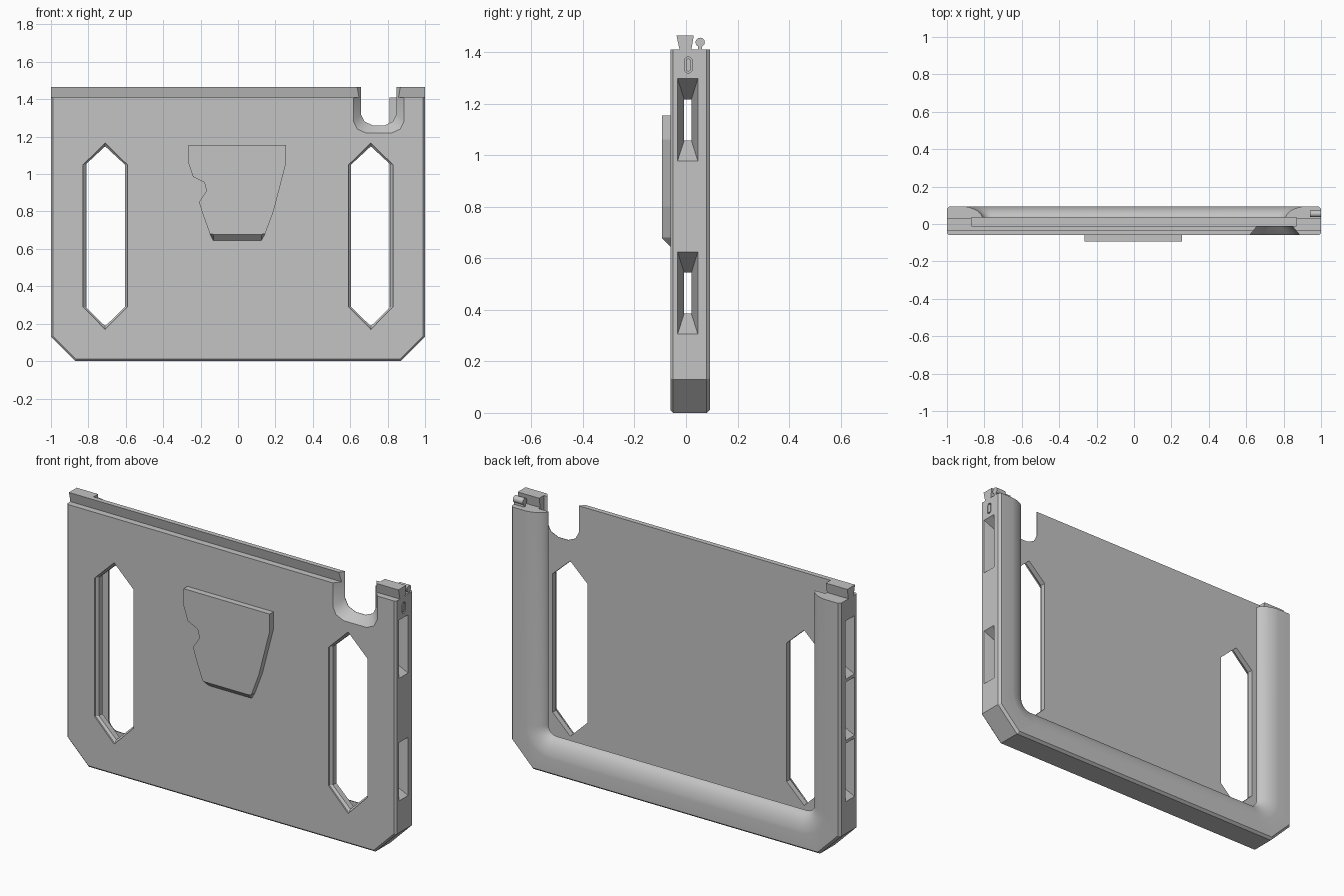
import bpy, bmesh, math

cube = bpy.data.objects.get("Cube")
if cube:
    bpy.data.objects.remove(cube, do_unlink=True)

grey = bpy.data.materials.new("plain grey")
grey.use_nodes = True
grey.diffuse_color = (0.55, 0.55, 0.55, 1)
grey.node_tree.nodes["Principled BSDF"].inputs["Base Color"].default_value = (0.55, 0.55, 0.55, 1)


def loft(name, rings):
    """Closed solid skinned through rings of equal point count."""
    bm = bmesh.new()
    loops = [[bm.verts.new(p) for p in ring] for ring in rings]
    n = len(loops[0])
    for a, b in zip(loops, loops[1:]):
        for i in range(n):
            j = (i + 1) % n
            bm.faces.new((a[i], a[j], b[j], b[i]))
    bm.faces.new(loops[0])
    bm.faces.new(loops[-1])
    bmesh.ops.recalc_face_normals(bm, faces=bm.faces)
    mesh = bpy.data.meshes.new(name)
    bm.to_mesh(mesh)
    bm.free()
    mesh.materials.append(grey)
    ob = bpy.data.objects.new(name, mesh)
    bpy.context.collection.objects.link(ob)
    return ob


def at_y(points, y):
    return [(x, y, z) for x, z in points]


def at_x(points, x):
    return [(x, y, z) for y, z in points]


def rect(u0, u1, v0, v1):
    return [(u0, v0), (u1, v0), (u1, v1), (u0, v1)]


def mirrored(half):
    """Complete an outline symmetric about x = 0."""
    return half + [(-x, z) for x, z in reversed(half)]


def select_only(ob):
    bpy.ops.object.select_all(action='DESELECT')
    ob.select_set(True)
    bpy.context.view_layer.objects.active = ob


def cut(ob, cutters):
    select_only(ob)
    for c in cutters:
        c.hide_render = True
        mod = ob.modifiers.new("cut", 'BOOLEAN')
        mod.operation = 'DIFFERENCE'
        mod.solver = 'EXACT'
        mod.object = c
        bpy.ops.object.modifier_apply(modifier=mod.name)


def smooth(ob):
    select_only(ob)
    bpy.ops.object.shade_smooth_by_angle(angle=math.radians(30))


TOP = 1.41


# Case body with chamfered lower corners and bevelled outer edges
def outline(i):
    k = 0.414 * i
    return mirrored([(1 - i, TOP), (1 - i, 0.13 + k), (0.87 - k, i)])


body = loft("case_body", [at_y(outline(i), y) for i, y in
                          ((0.01, -0.06), (0, -0.05), (0, 0.08), (0.012, 0.094))])

# Dovetail rail along the top
rail = loft("top_rail", [at_x([(-0.025, TOP), (0.021, TOP), (0.03, 1.465), (-0.037, 1.465)], x)
                         for x in (-1, 1)])

# Slot for the tablet, open at the top
slot = loft("slot_cutter", [at_y(rect(-0.87, 0.87, 0.13, 1.7), y) for y in (-0.01, 0.035)])


# Rear opening, flaring outwards so that the rim is rounded
def opening(w):
    r = w - 0.76
    arc = [(0.76 + r * math.cos(a), 0.24 - r * math.sin(a))
           for a in [math.pi / 2 * k / 6 for k in range(7)]]
    return mirrored([(w, 1.7)] + arc)


rings = [at_y(opening(0.81), 0.02)]
for k in range(10):
    t = math.radians(80 - 8 * k)
    rings.append(at_y(opening(0.93 - 0.122 * math.sin(t)), 0.025 + 0.07 * math.cos(t)))
rings.append(at_y(opening(0.94), 0.12))
rear = loft("rear_opening_cutter", rings)


# Notch in the top edge, funnelled towards the front
def notch_outline(w, zb):
    half = [(w, 1.7), (w, zb + 0.06), (w - 0.02, zb + 0.02), (w - 0.065, zb)]
    return [(x + 0.7525, z) for x, z in mirrored(half)]


notch = loft("notch_cutter", [at_y(notch_outline(w, z), y) for w, z, y in
                              ((0.143, 1.212, -0.07), (0.095, 1.26, -0.012), (0.095, 1.26, 0.01))])


# Tall hexagonal grip holes
def grip(s, d):
    w, lo, hi = 0.118 - d, 0.17 + d * 1.4, 1.165 - d * 1.4
    return [(s * 0.71 + x, z) for x, z in
            mirrored([(0, hi), (w, 1.05), (w, 0.29), (0, lo)][1:3])[:2] + [(0, lo)]
            + [(-w, 0.29), (-w, 1.05), (0, hi)]]


grips = [loft("grip_cutter", [at_y(grip(s, d), y) for d, y in
                              ((0, -0.08), (0, -0.052), (0.012, -0.04), (0.012, 0.0))])
         for s in (-1, 1)]

# Funnel-shaped side vents; the right-hand wall has one more in the middle
vents = []
for s, centres in ((1, (0.465, 1.137)), (-1, (0.465, 0.801, 1.137))):
    for c in centres:
        vents.append(loft("vent_cutter", [
            at_x(rect(-0.034, 0.047, c - 0.163, c + 0.163), s * 1.005),
            at_x(rect(-0.007, 0.021, c - 0.08, c + 0.08), s * 0.88),
            at_x(rect(-0.007, 0.021, c - 0.08, c + 0.08), s * 0.85)]))


# Shallow oblong groove near the top of the left wall
def oblong(r):
    return [(0.009 + r * math.cos(a), 1.35 + r * math.sin(a) + (0.016 if k < 8 else -0.016))
            for k, a in enumerate([math.pi * (k if k < 8 else k - 1) / 7 for k in range(16)])]


groove = loft("groove_cutter", [at_x(oblong(0.015), x) for x in (0.99, 1.01)])

cutters = [slot, rear, notch] + grips + vents + [groove]
cut(body, cutters)
cut(rail, [slot, notch])
for c in cutters:
    bpy.data.objects.remove(c, do_unlink=True)
loft("groove_core", [at_x(oblong(0.009), x) for x in (0.985, 1.0)])

# Small latch knob on a stem at the left end of the top
loft("latch_stem", [at_x(rect(0.047, 0.063, TOP, 1.435), x) for x in (0.94, 1)])
knob = loft("latch_knob", [at_x([(0.055 + 0.018 * math.cos(a), 1.438 + 0.018 * math.sin(a))
                                 for a in [math.tau * k / 20 for k in range(20)]], x)
                           for x in (0.94, 1)])

# Raised plate on the front with a sloped lower edge
plate = [(-0.265, 1.155), (0.257, 1.155), (0.257, 1.06), (0.19, 0.8), (0.145, 0.68), (0.125, 0.645),
         (-0.132, 0.645), (-0.15, 0.68), (-0.19, 0.79), (-0.208, 0.85), (-0.168, 0.91),
         (-0.18, 0.955), (-0.24, 0.985), (-0.265, 1.06)]
loft("front_plate", [at_y(plate, -0.06),
                     at_y([(x, max(z, 0.679 if abs(x) > 0.14 else 0.678)) for x, z in plate], -0.093)])

for ob in (body, rail, knob):
    smooth(ob)
